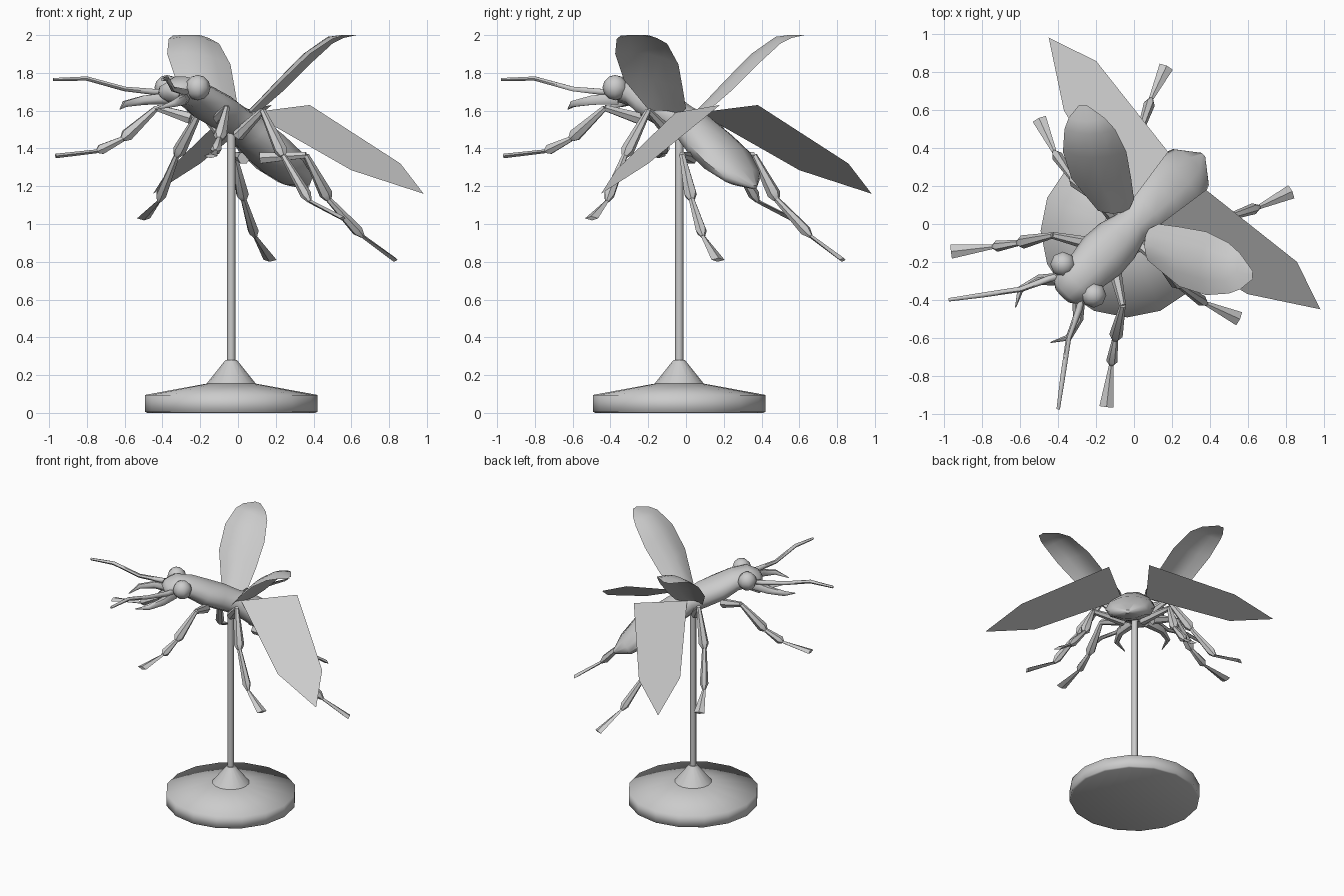
import bpy, bmesh, math
from mathutils import Vector

if "Cube" in bpy.data.objects:
    bpy.data.objects.remove(bpy.data.objects["Cube"])

grey = bpy.data.materials.new("plain_grey")
grey.diffuse_color = (0.6, 0.6, 0.6, 1)
grey.use_nodes = True
grey.node_tree.nodes["Principled BSDF"].inputs["Base Color"].default_value = grey.diffuse_color
SIDE = Vector((1, -1, 0)).normalized()   # lateral direction, the animal faces (-1, -1)
UP = Vector((0, 0, 1))
X = Vector((1, 0, 0))


def finish(bm, name, angle=45, closed=True):
    if closed:
        bmesh.ops.recalc_face_normals(bm, faces=bm.faces)
    mesh = bpy.data.meshes.new(name)
    bm.to_mesh(mesh)
    bm.free()
    mesh.materials.append(grey)
    ob = bpy.data.objects.new(name, mesh)
    bpy.context.collection.objects.link(ob)
    bpy.ops.object.select_all(action='DESELECT')
    ob.select_set(True)
    bpy.context.view_layer.objects.active = ob
    bpy.ops.object.shade_smooth_by_angle(angle=math.radians(angle))
    return ob


def loft(bm, sections, sides, side=None):
    """Skin elliptical rings: each section is (point, half width, half height)."""
    pts = [Vector(s[0]) for s in sections]
    rings = []
    for i, (p, w, h) in enumerate(sections):
        t = (pts[min(i + 1, len(pts) - 1)] - pts[max(i - 1, 0)]).normalized()
        a = side or t.cross(UP).normalized()
        b = a.cross(t).normalized()
        rings.append([bm.verts.new(pts[i] + a * w * math.cos(k * math.tau / sides)
                                   + b * h * math.sin(k * math.tau / sides))
                      for k in range(sides)])
    for r, s in zip(rings, rings[1:]):
        for k in range(sides):
            j = (k + 1) % sides
            bm.faces.new((r[k], r[j], s[j], s[k]))
    bm.faces.new(rings[0])
    bm.faces.new(rings[-1])


def swap(p):
    """Mirror across the body's centre plane."""
    return (p[1], p[0], p[2])


def both(name, build):
    for tag, f in (("right", lambda p: p), ("left", swap)):
        build(f"{tag}_{name}", f)


# Display stand: turned base, cone and pole
def turned(name, profile, sides, angle):
    bm = bmesh.new()
    loft(bm, [((-0.036, -0.036, z), r, r) for r, z in profile], sides, X)
    finish(bm, name, angle)


turned("stand_base", [(0.445, 0), (0.457, 0.006), (0.457, 0.095), (0.13, 0.155)], 16, 85)
turned("stand_cone", [(0.13, 0.155), (0.03, 0.28)], 16, 50)
turned("stand_pole", [(0.022, 0.25), (0.022, 1.5)], 8, 50)

# Body from mouth to tail: (position along diagonal, z, half width, half height)
body = [(-0.375, 1.685, .06, .03), (-0.355, 1.695, .095, .055), (-0.31, 1.71, .115, .075),
        (-0.24, 1.69, .12, .078), (-0.17, 1.64, .138, .088), (-0.09, 1.595, .13, .09),
        (-0.02, 1.55, .10, .085), (0.05, 1.50, .13, .095), (0.13, 1.42, .16, .10),
        (0.22, 1.335, .175, .088), (0.30, 1.25, .135, .055), (0.362, 1.195, .02, .012)]
bm = bmesh.new()
loft(bm, [((d, d, z), w, h) for d, z, w, h in body], 10, SIDE)
finish(bm, "body", 60)


# Eyes
def eye(name, f):
    bm = bmesh.new()
    bmesh.ops.create_uvsphere(bm, u_segments=8, v_segments=6, radius=0.067)
    bmesh.ops.translate(bm, verts=bm.verts, vec=f((-0.213, -0.375, 1.722)))
    finish(bm, name, 60)


both("eye", eye)


# Curved feelers and jaws: (point, radius)
def feeler(part, path, sides=6):
    def build(name, f):
        bm = bmesh.new()
        loft(bm, [(f(p), r, r) for p, r in path], sides)
        finish(bm, name, 60)
    both(part, build)


feeler("antenna", [((-0.27, -0.37, 1.70), .018), ((-0.29, -0.45, 1.70), .018),
                   ((-0.345, -0.60, 1.715), .014), ((-0.375, -0.80, 1.77), .013),
                   ((-0.40, -0.978, 1.765), .009)])
feeler("jaw", [((-0.29, -0.36, 1.665), .036), ((-0.295, -0.50, 1.655), .028),
               ((-0.345, -0.60, 1.635), .018), ((-0.44, -0.625, 1.608), .003)])


# Legs: hip, knee, shin end, ankle, toe
def leg(part, hip, knee, shin, ankle, toe):
    def build(name, f):
        bm = bmesh.new()
        a, b, c, d, e = [Vector(f(p)) for p in (hip, knee, shin, ankle, toe)]
        loft(bm, [(a, .034, .034), (b, .018, .018)], 6)
        loft(bm, [(b, .016, .016), (b.lerp(c, .88), .036, .036), (c, .018, .018)], 6)
        loft(bm, [(c, .016, .016), (c.lerp(d, .85), .03, .03), (d, .012, .012)], 6)
        loft(bm, [(d, .012, .01), (e, .038, .012)], 4)
        finish(bm, name, 40)
    both(part, build)


leg("front_leg", (-0.10, -0.25, 1.56), (-0.06, -0.43, 1.615), (-0.10, -0.61, 1.45),
    (-0.12, -0.745, 1.385), (-0.145, -0.965, 1.36))
leg("middle_leg", (0.0, -0.08, 1.47), (0.13, -0.20, 1.60), (0.24, -0.325, 1.36),
    (0.38, -0.42, 1.12), (0.555, -0.50, 1.03))
leg("hind_leg", (0.12, 0.03, 1.35), (0.36, -0.02, 1.365), (0.48, 0.03, 1.13),
    (0.66, 0.09, 0.935), (0.83, 0.17, 0.81))


# Raised wing cases: rows of (x, outer y, outer z, inner y, inner z), crowned across the width
def wing_case(name, f):
    rows = [(0.07, -0.19, 1.595, -0.03, 1.58), (0.13, -0.24, 1.655, 0.0, 1.61),
            (0.24, -0.33, 1.765, -0.015, 1.705), (0.38, -0.375, 1.90, -0.04, 1.845),
            (0.50, -0.367, 1.98, -0.10, 1.955), (0.56, -0.345, 1.998, -0.155, 1.985),
            (0.628, -0.29, 2.0, -0.25, 2.0)]
    bm = bmesh.new()
    grid = []
    for x, y0, z0, y1, z1 in rows:
        grid.append([])
        for k in range(5):
            t = k / 4
            crown = math.sin(math.pi * t) * 0.16 * (y1 - y0)
            p = (x - crown * 0.6, y0 + (y1 - y0) * t, min(z0 + (z1 - z0) * t + crown * 0.55, 2.0))
            grid[-1].append(bm.verts.new(f(p)))
    for r, s in zip(grid, grid[1:]):
        for k in range(4):
            bm.faces.new((r[k], s[k], s[k + 1], r[k + 1]))
    if f is swap:
        bmesh.ops.reverse_faces(bm, faces=bm.faces)
    finish(bm, name, 60, closed=False)


both("wing_case", wing_case)


# Flat flying wings
def wing(name, f):
    outline = [(0.065, -0.055, 1.59), (0.60, -0.37, 1.285), (0.983, -0.45, 1.16),
               (0.86, -0.20, 1.32), (0.38, 0.18, 1.63)]
    bm = bmesh.new()
    bm.faces.new([bm.verts.new(f(p)) for p in outline])
    if f is swap:
        bmesh.ops.reverse_faces(bm, faces=bm.faces)
    finish(bm, name, closed=False)


both("wing", wing)
